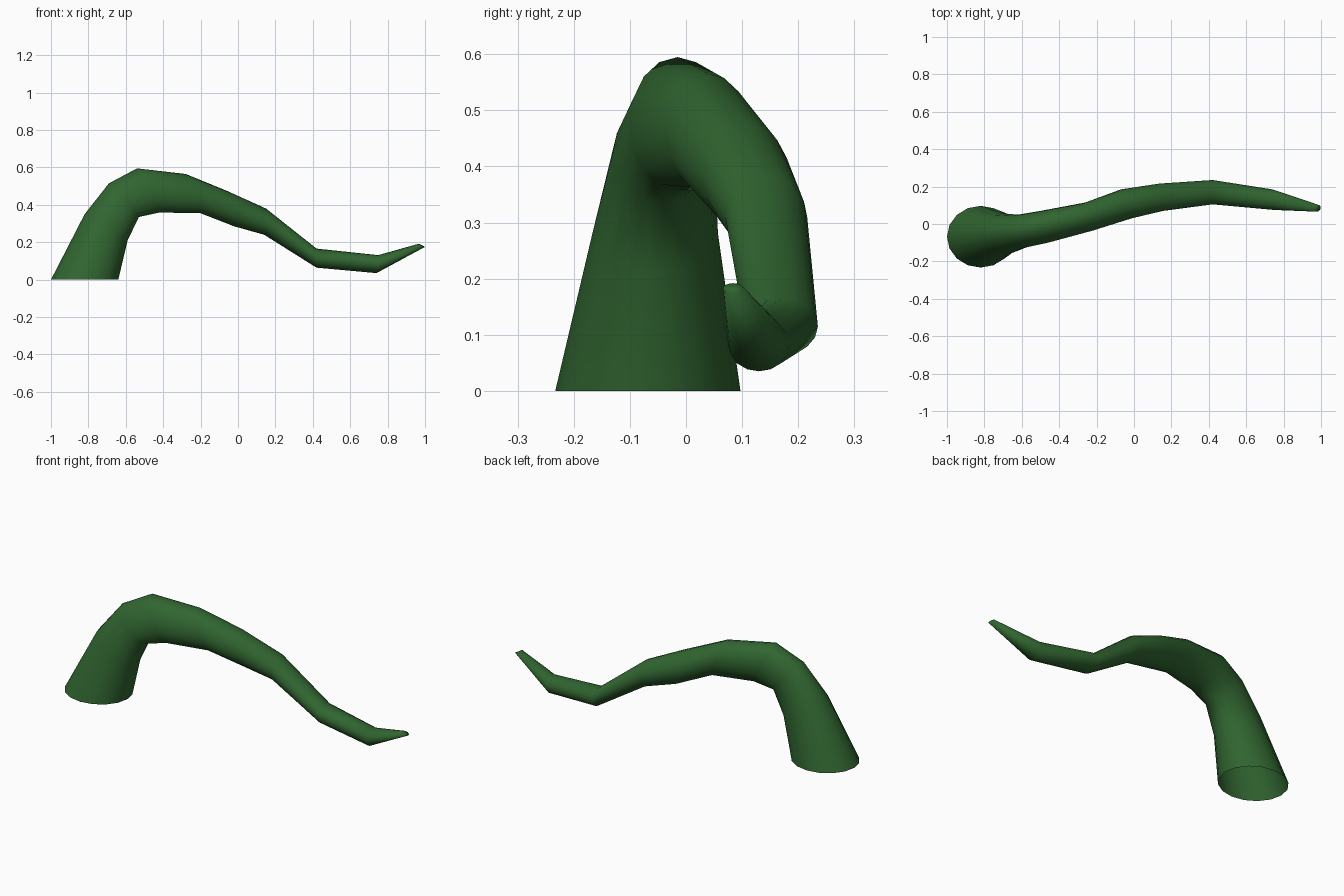
import bpy, bmesh, math
from mathutils import Vector

if "Cube" in bpy.data.objects:
    bpy.data.objects.remove(bpy.data.objects["Cube"])

SIDES = 16
# Each ring: centre (x, y, z), upward half-axis (x, z), sideways half-axis (x, y)
RINGS = [
    ((-0.82, -0.068, 0.0), (-0.18, 0.0), (0.0, 0.165)),
    ((-0.705, -0.055, 0.28), (-0.115, 0.07), (0.0, 0.112)),
    ((-0.61, -0.04, 0.425), (-0.08, 0.09), (-0.01, 0.09)),
    ((-0.48, -0.015, 0.477), (-0.06, 0.118), (-0.02, 0.085)),
    ((-0.24, 0.04, 0.46), (-0.04, 0.105), (-0.02, 0.075)),
    ((-0.04, 0.108, 0.38), (-0.02, 0.095), (-0.03, 0.077)),
    ((0.145, 0.143, 0.31), (0.005, 0.07), (-0.01, 0.073)),
    ((0.42, 0.17, 0.115), (0.0, 0.051), (0.0, 0.065)),
    ((0.745, 0.13, 0.083), (0.005, 0.048), (-0.005, 0.055)),
    ((0.982, 0.084, 0.183), (-0.016, 0.009), (0.004, 0.018)),
]

# Tapering tentacle skinned through the rings, open at the base
bm = bmesh.new()
loops = []
for centre, up, side in RINGS:
    u, v = Vector((up[0], 0, up[1])), Vector((side[0], side[1], 0))
    loop = []
    for i in range(SIDES):
        a = 2 * math.pi * i / SIDES
        loop.append(bm.verts.new(Vector(centre) + u * math.cos(a) + v * math.sin(a)))
    loops.append(loop)
for a, b in zip(loops, loops[1:]):
    for i in range(SIDES):
        j = (i + 1) % SIDES
        bm.faces.new((a[i], a[j], b[j], b[i]))
# Blunt tip
bm.faces.new(loops[-1])
bmesh.ops.recalc_face_normals(bm, faces=bm.faces[:])
for f in bm.faces:
    f.smooth = True
mesh = bpy.data.meshes.new("tentacle")
bm.to_mesh(mesh)
bm.free()
obj = bpy.data.objects.new("tentacle", mesh)
bpy.context.collection.objects.link(obj)

# Dark green skin
mat = bpy.data.materials.new("green_skin")
mat.diffuse_color = (0.03, 0.13, 0.03, 1)
mat.use_nodes = True
mat.node_tree.nodes["Principled BSDF"].inputs["Base Color"].default_value = mat.diffuse_color
mesh.materials.append(mat)
